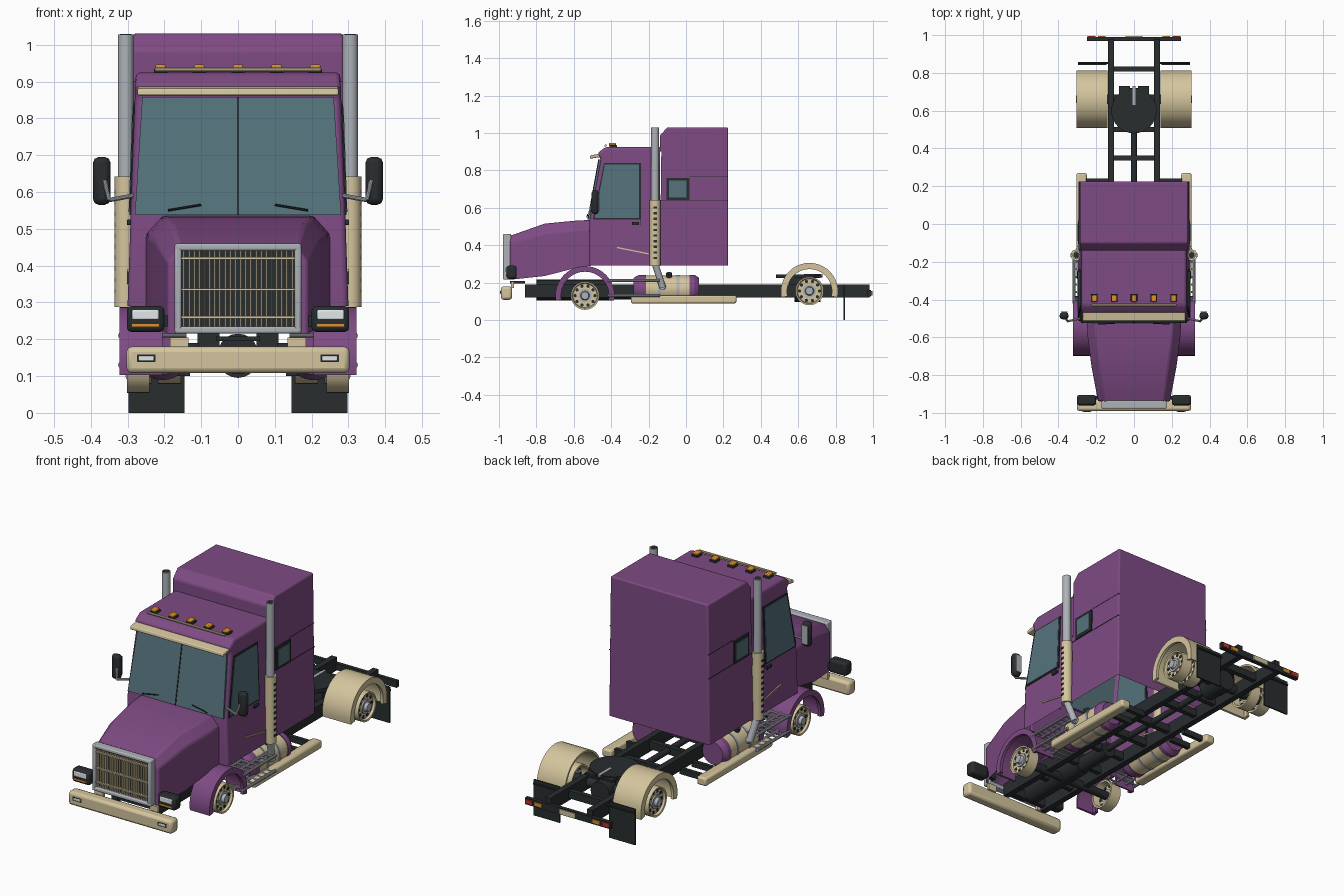
import bpy, bmesh
from math import sin, cos, pi, radians
from mathutils import Vector, Matrix

if "Cube" in bpy.data.objects:
    bpy.data.objects.remove(bpy.data.objects["Cube"])

def mat(name, c):
    m = bpy.data.materials.new(name)
    m.diffuse_color = (*c, 1)
    m.use_nodes = True
    m.node_tree.nodes["Principled BSDF"].inputs["Base Color"].default_value = m.diffuse_color
    return m
PURPLE = mat("purple_paint", (.21, .07, .23))
TAN = mat("tan_metal", (.66, .56, .34))
DARK = mat("dark_metal", (.022, .026, .028))
GLASS = mat("glass", (.09, .17, .2))
CHROME = mat("chrome", (.42, .45, .48))
AMBER = mat("amber", (.75, .28, .02))
RED = mat("red", (.5, .03, .02))
WHITE = mat("lens", (.75, .8, .82))

def done(bm, name, m, mirror=True, bev=0, seg=2):
    bmesh.ops.recalc_face_normals(bm, faces=bm.faces)
    me = bpy.data.meshes.new(name)
    bm.to_mesh(me)
    bm.free()
    o = bpy.data.objects.new(name, me)
    bpy.context.collection.objects.link(o)
    me.materials.append(m)
    if mirror:
        md = o.modifiers.new("mirror", 'MIRROR')
        md.use_mirror_merge = False
    if bev:
        b = o.modifiers.new("bevel", 'BEVEL')
        b.width, b.segments, b.limit_method = bev, seg, 'ANGLE'
    bpy.ops.object.select_all(action='DESELECT')
    o.select_set(True)
    bpy.context.view_layer.objects.active = o
    bpy.ops.object.shade_smooth_by_angle(angle=radians(35))
    return o

def box(bm, x, y, z):
    m = Matrix.Translation((sum(x)/2, sum(y)/2, sum(z)/2)) @ Matrix.Diagonal((x[1]-x[0], y[1]-y[0], z[1]-z[0], 1))
    bmesh.ops.create_cube(bm, size=1, matrix=m)

def boxes(name, m, *bs, mirror=True, bev=0):
    bm = bmesh.new()
    for b in bs:
        box(bm, *b)
    return done(bm, name, m, mirror, bev)

def rod(bm, a, b, r, r2=None, n=20):
    a, b = Vector(a), Vector(b)
    m = Matrix.Translation((a+b)/2) @ (b-a).to_track_quat('Z', 'Y').to_matrix().to_4x4()
    bmesh.ops.create_cone(bm, cap_ends=True, segments=n, radius1=r, radius2=r if r2 is None else r2, depth=(b-a).length, matrix=m)

def rods(name, m, *rs, mirror=True, n=20):
    bm = bmesh.new()
    for r in rs:
        rod(bm, *r, n=n)
    return done(bm, name, m, mirror)

def loft(bm, rings, closed=True, caps=True):
    vs = [[bm.verts.new(p) for p in r] for r in rings]
    n = len(vs[0])
    for a, b in zip(vs, vs[1:]):
        for i in range(n if closed else n-1):
            bm.faces.new((a[i], a[(i+1) % n], b[(i+1) % n], b[i]))
    if caps:
        bm.faces.new(vs[0])
        bm.faces.new(vs[-1])

def shell(name, prof, width, skip, bev):
    """Side profile (y, z) extruded to both sides, with some strips left open."""
    bm = bmesh.new()
    L, R = ([bm.verts.new((s*width(z), y, z)) for y, z in prof] for s in (-1, 1))
    n = len(prof)
    for i in range(n):
        if i not in skip:
            j = (i+1) % n
            bm.faces.new((L[i], L[j], R[j], R[i]))
    bm.faces.new(L)
    bm.faces.new(R)
    return done(bm, name, PURPLE, False, bev, 3)

# cab and sleeper, open underneath
cabw = lambda z: .30 - (z-.29)*.035
slpw = lambda z: .295 - (z-.29)*.012
shell("cab", [(-.515, .29), (-.515, .535), (-.455, .86), (-.475, .89), (-.43, .925), (-.14, .925), (-.14, .29)], cabw, (5, 6), .014)
shell("sleeper", [(-.14, .29), (-.14, .9), (-.14, .985), (-.10, 1.03), (.225, 1.03), (.225, .29)], slpw, (0, 5), .008)

# hood, chamfered along its top edges
bm = bmesh.new()
loft(bm, [[(-w, y, b), (-w, y, s), (-c, y, t), (c, y, t), (w, y, s), (w, y, b)] for y, w, c, b, s, t in
          [(-.51, .25, .205, .29, .485, .535), (-.60, .245, .2, .275, .48, .53), (-.755, .225, .18, .235, .465, .515),
           (-.94, .19, .16, .215, .41, .45)]], closed=False)
done(bm, "hood", PURPLE, False, .008)

# windows
def pane(name, quad, off, m=GLASS, mirror=True):
    bm = bmesh.new()
    o = Vector(off)
    loft(bm, [[Vector(p)-o for p in quad], [Vector(p)+o for p in quad]])
    done(bm, name, m, mirror)
def side(pts, w, d):
    return [(w(z)+d, y, z) for y, z in pts]
pane("windshield", [(-.28, -.516, .538), (.28, -.516, .538), (.26, -.458, .858), (-.26, -.458, .858)], (0, .008, 0), mirror=False)
pane("windshield_divider", [(-.003, -.519, .538), (.003, -.519, .538), (.003, -.461, .858), (-.003, -.461, .858)], (0, .008, 0), DARK, False)
pane("door_window_seal", side([(-.498, .538), (-.24, .538), (-.24, .84), (-.438, .84)], cabw, 0), (.004, 0, 0), DARK)
pane("door_window", side([(-.488, .546), (-.25, .546), (-.25, .832), (-.434, .832)], cabw, 0), (.006, 0, 0))
boxes("sleeper_window_frame", DARK, ((.28, .297), (-.105, .018), (.64, .76)))
boxes("sleeper_window", GLASS, ((.278, .299), (-.09, .003), (.655, .745)))
boxes("panel_seams", DARK, ((.285, .2925), (-.14, .225), (.638, .641)), ((.285, .2905), (.02, .225), (.764, .767)),
      ((.28, .2925), (-.245, -.242), (.30, .535)))
rods("wipers", DARK, ((.10, -.526, .565), (.19, -.53, .55), .003), n=6)
boxes("door_handle", DARK, ((.29, .302), (-.29, -.25), (.51, .525)), bev=.003)
pane("door_trim", [(.29, -.37, .384), (.29, -.2, .35), (.29, -.2, .357), (.29, -.37, .391)], (.012, 0, 0), TAN)

# sun visor and roof lights
bm = bmesh.new()
loft(bm, [[(x, -.515, .862), (x, -.512, .88), (x, -.45, .89), (x, -.45, .872)] for x in (-.273, .273)])
done(bm, "sun_visor", TAN, False, .004)
xs = [-.21, -.105, 0, .105, .21]
rods("roof_light_rail", TAN, ((-.225, -.43, .932), (.225, -.43, .932), .006), mirror=False, n=10)
boxes("roof_light_bases", DARK, *[((x-.018, x+.018), (-.41, -.37), (.92, .935)) for x in xs], mirror=False, bev=.003)
boxes("roof_lights", AMBER, *[((x-.014, x+.014), (-.412, -.375), (.933, .946)) for x in xs], mirror=False, bev=.004)

# grille
boxes("grille_frame", CHROME, ((-.172, .172), (-.978, -.935), (.44, .46)), ((-.172, .172), (-.978, -.935), (.215, .235)),
      ((-.172, -.153), (-.978, -.935), (.215, .46)), ((.153, .172), (-.978, -.935), (.215, .46)), mirror=False, bev=.006)
boxes("grille_backing", DARK, ((-.156, .156), (-.955, -.94), (.23, .445)), mirror=False)
boxes("grille_bars", TAN, *[((-.147+i*.014-.002, -.147+i*.014+.002), (-.968, -.955), (.235, .44)) for i in range(22)],
      *[((-.153, .153), (-.973, -.955), (z-.003, z+.003)) for z in (.26, .335, .42)], mirror=False)

# headlights and bumper
boxes("headlight_housing", DARK, ((.2, .302), (-.96, -.905), (.22, .29)), bev=.012)
boxes("headlight_mount", DARK, ((.15, .22), (-.93, -.91), (.235, .265)))
boxes("headlight_lens", WHITE, ((.215, .288), (-.964, -.95), (.253, .28)), bev=.004)
boxes("turn_signal", AMBER, ((.215, .288), (-.963, -.95), (.234, .242)))
boxes("front_bumper", TAN, ((-.303, .303), (-.99, -.93), (.108, .18)), mirror=False, bev=.014)
boxes("bumper_lamp_frame", DARK, ((.224, .274), (-.9915, -.97), (.138, .158)))
boxes("bumper_lamp", WHITE, ((.228, .27), (-.994, -.97), (.141, .155)), bev=.003)
boxes("bumper_bracket", TAN, ((.135, .185), (-.935, -.92), (.17, .205)))
boxes("lower_grille_plate", DARK, ((-.06, .06), (-.94, -.86), (.195, .207)), mirror=False)

# chassis
boxes("frame_rail", DARK, ((.106, .138), (-.86, .98), (.12, .19)))
boxes("cross_members", DARK, *[((-.11, .11), (y-.013, y+.013), (.135, .175)) for y in (-.84, -.62, -.4, -.22, -.04, .14, .35, .5, .82)], mirror=False)
rods("drive_line", DARK, ((0, -.8, .16), (0, -.4, .16), .055), ((0, -.4, .15), (0, -.2, .15), .04), ((0, -.2, .155), (0, .62, .155), .016),
     ((0, .58, .15), (0, .72, .15), .055), ((-.28, .66, .155), (.28, .66, .155), .025), ((-.28, -.54, .13), (.28, -.54, .13), .022), mirror=False)
boxes("rear_bar", DARK, ((-.25, .25), (.97, .99), (.125, .16)), mirror=False)
boxes("tail_lamp", RED, ((.205, .247), (.985, .996), (.131, .155)))
boxes("rear_marker", AMBER, ((.15, .19), (.985, .995), (.134, .152)))
boxes("rear_plate", TAN, ((-.045, .045), (.985, .995), (.13, .155)), mirror=False)
boxes("mud_flap", DARK, ((.145, .297), (.843, .851), (0, .19)))
rods("mud_flap_hanger", DARK, ((.11, .852, .17), (.297, .852, .17), .006), n=8)

# fifth wheel coupling
rods("fifth_wheel", DARK, ((0, .6, .225), (0, .6, .243), .12), mirror=False, n=32)
boxes("fifth_wheel_ramps", DARK, ((.02, .08), (.66, .73), (.226, .238)))
boxes("fifth_wheel_mount", DARK, ((.05, .11), (.55, .66), (.17, .23)))
boxes("fifth_wheel_slot", CHROME, ((-.007, .007), (.63, .73), (.236, .246)), mirror=False)

# fenders: thin arch plus a deeper outer lip
def arch(name, y, z, r0, r1, x0, x1, lip, m, a0, a1, n=22):
    bm = bmesh.new()
    for ra, xa in ((r1-.01, x0), (r0, lip)):
        rings = []
        for i in range(n+1):
            a = radians(a0+(a1-a0)*i/n)
            rings.append([(x, y+r*cos(a), z+r*sin(a)) for x, r in ((xa, ra), (x1, ra), (x1, r1), (xa, r1))])
        loft(bm, rings)
    done(bm, name, m)
arch("front_fender", -.54, .13, .128, .158, .205, .322, .305, PURPLE, -10, 190)
arch("rear_fender", .66, .152, .12, .153, .14, .305, .29, TAN, -12, 192)

# wheel rims with bolt holes and hubs
def wheel(name, y, z, x):
    bm = bmesh.new()
    prof = [(-.012, .006), (-.012, .05), (-.012, .064), (0, .068), (.002, .076), (-.06, .076), (-.06, .066), (-.022, .06), (-.022, .006)]
    loft(bm, [[(x+dx, y+r*cos(k*pi/16), z+r*sin(k*pi/16)) for k in range(32)] for dx, r in prof])
    done(bm, name + "_rim", TAN)
    c = [(y+.053*cos(k*pi/5), z+.053*sin(k*pi/5)) for k in range(10)]
    rods(name + "_holes", DARK, *[((x-.024, a, b), (x-.010, a, b), .009) for a, b in c], n=10)
    rods(name + "_hub", CHROME, ((x-.03, y, z), (x-.004, y, z), .036), ((x-.01, y, z), (x+.012, y, z), .026, .02))
wheel("front_wheel", -.54, .13, .30)
wheel("rear_wheel", .66, .155, .295)
wheel("rear_inner_wheel", .66, .155, .215)

# exhaust stacks
rods("exhaust_stack", CHROME, ((.305, -.165, .29), (.305, -.165, 1.028), .021), ((.305, -.165, .30), (.285, -.125, .175), .018),
     ((.285, -.125, .18), (.2, -.12, .165), .017))
rods("exhaust_mouth", DARK, ((.305, -.165, 1.02), (.305, -.165, 1.029), .016))
rods("exhaust_guard", TAN, ((.306, -.165, .288), (.306, -.165, .642), .029), n=24)
boxes("guard_slots", DARK, *[((.32, .336), (-.174, -.156), (.325+i*.03, .337+i*.03)) for i in range(10)])

# fuel tanks, side skirts and steps
rods("fuel_tank", TAN, ((.205, -.22, .165), (.205, .03, .165), .073), n=28)
rods("fuel_tank_caps", PURPLE, ((.205, -.28, .165), (.205, -.25, .165), .06, .076), ((.205, -.25, .165), (.205, -.215, .165), .076),
     ((.205, .02, .165), (.205, .045, .165), .076), ((.205, .045, .165), (.205, .07, .165), .076, .06), n=28)
rods("fuel_tank_straps", CHROME, ((.205, -.15, .165), (.205, -.135, .165), .076), ((.205, -.05, .165), (.205, -.035, .165), .076), n=28)
rods("fuel_filler", DARK, ((.23, -.09, .225), (.24, -.09, .25), .016))
boxes("side_skirt", TAN, ((.25, .305), (-.295, .27), (.088, .132)), bev=.01)
boxes("skirt_bracket", DARK, ((.13, .26), (.12, .14), (.10, .13)), ((.13, .26), (.22, .24), (.10, .13)))
for nm, z in (("upper_step", .21), ("lower_step", .13)):
    rods(nm, CHROME, *[((x, -.42, z), (x, -.14, z), .008) for x in (.215, .27, .318)],
         *[((.14, -.4+i*.04, z), (.322, -.4+i*.04, z), .005) for i in range(7)], n=10)

# mirrors
boxes("mirror_housing", DARK, ((.346, .394), (-.505, -.467), (.565, .695)), bev=.016)
boxes("mirror_glass", CHROME, ((.353, .387), (-.468, -.4635), (.582, .68)))
rods("mirror_arm", CHROME, ((.285, -.5, .59), (.35, -.515, .578), .006), ((.35, -.515, .578), (.362, -.5, .63), .006), n=10)
